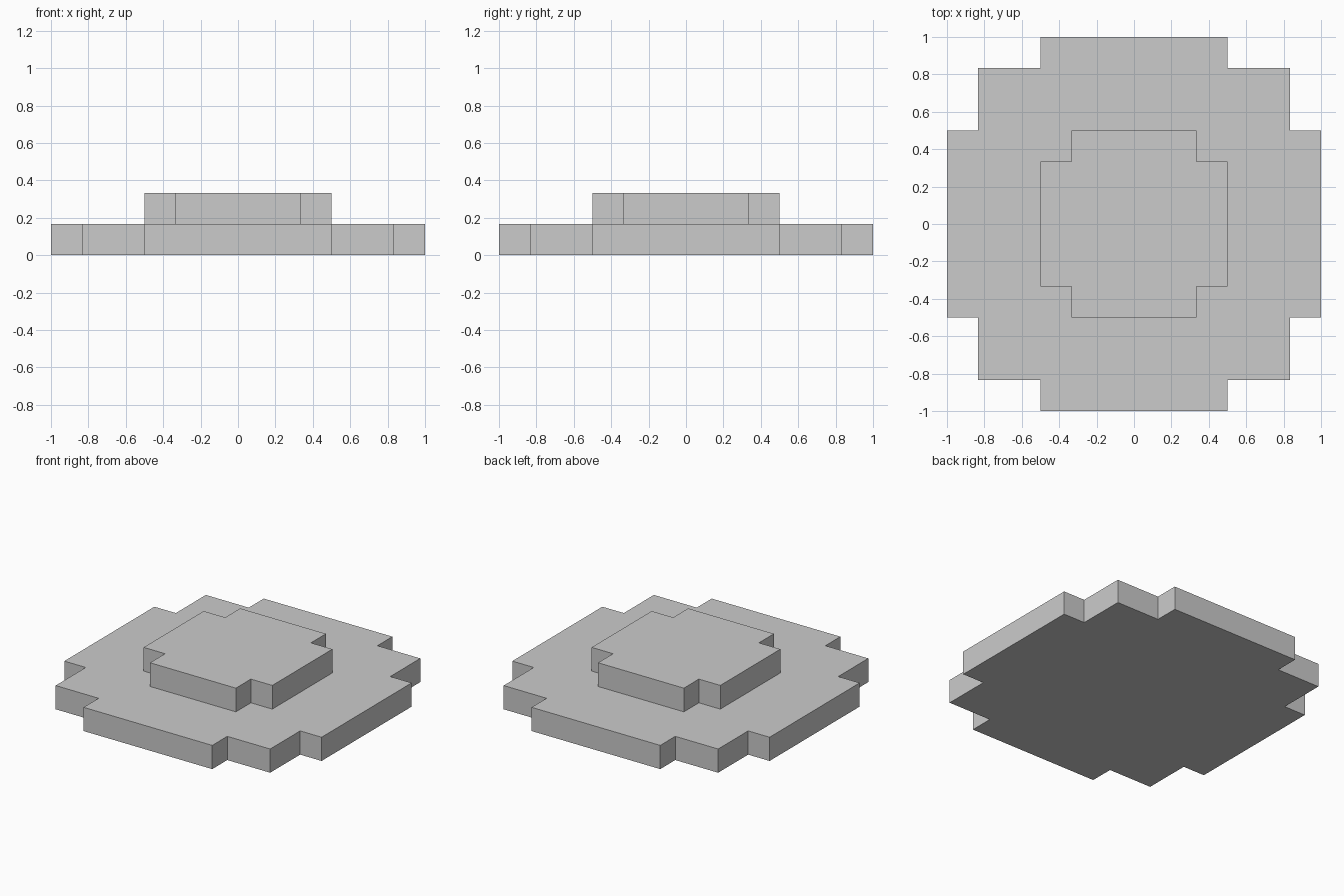
import bpy
import bmesh

if "Cube" in bpy.data.objects:
    bpy.data.objects.remove(bpy.data.objects["Cube"])

U = 1 / 6  # one block of the stepped grid


def stepped_disc(name, corner, z_blocks):
    """Extrude an outline made by turning one stepped corner through four quarters."""
    outline, pts = [], corner
    for _ in range(4):
        outline += pts
        pts = [(-y, x) for x, y in pts]
    bm = bmesh.new()
    base = bm.faces.new([bm.verts.new((x * U, y * U, z_blocks * U)) for x, y in outline])
    top = bmesh.ops.extrude_face_region(bm, geom=[base], use_keep_orig=True)
    verts = [v for v in top["geom"] if isinstance(v, bmesh.types.BMVert)]
    bmesh.ops.translate(bm, verts=verts, vec=(0, 0, U))
    bmesh.ops.recalc_face_normals(bm, faces=bm.faces)
    mesh = bpy.data.meshes.new(name)
    bm.to_mesh(mesh)
    bm.free()
    obj = bpy.data.objects.new(name, mesh)
    bpy.context.collection.objects.link(obj)
    return obj


# Wide lower layer with double-stepped corners
stepped_disc("lower_layer", [(6, 3), (5, 3), (5, 5), (3, 5), (3, 6)], 0)

# Small upper layer with single-notched corners
stepped_disc("upper_layer", [(3, 2), (2, 2), (2, 3)], 1)
